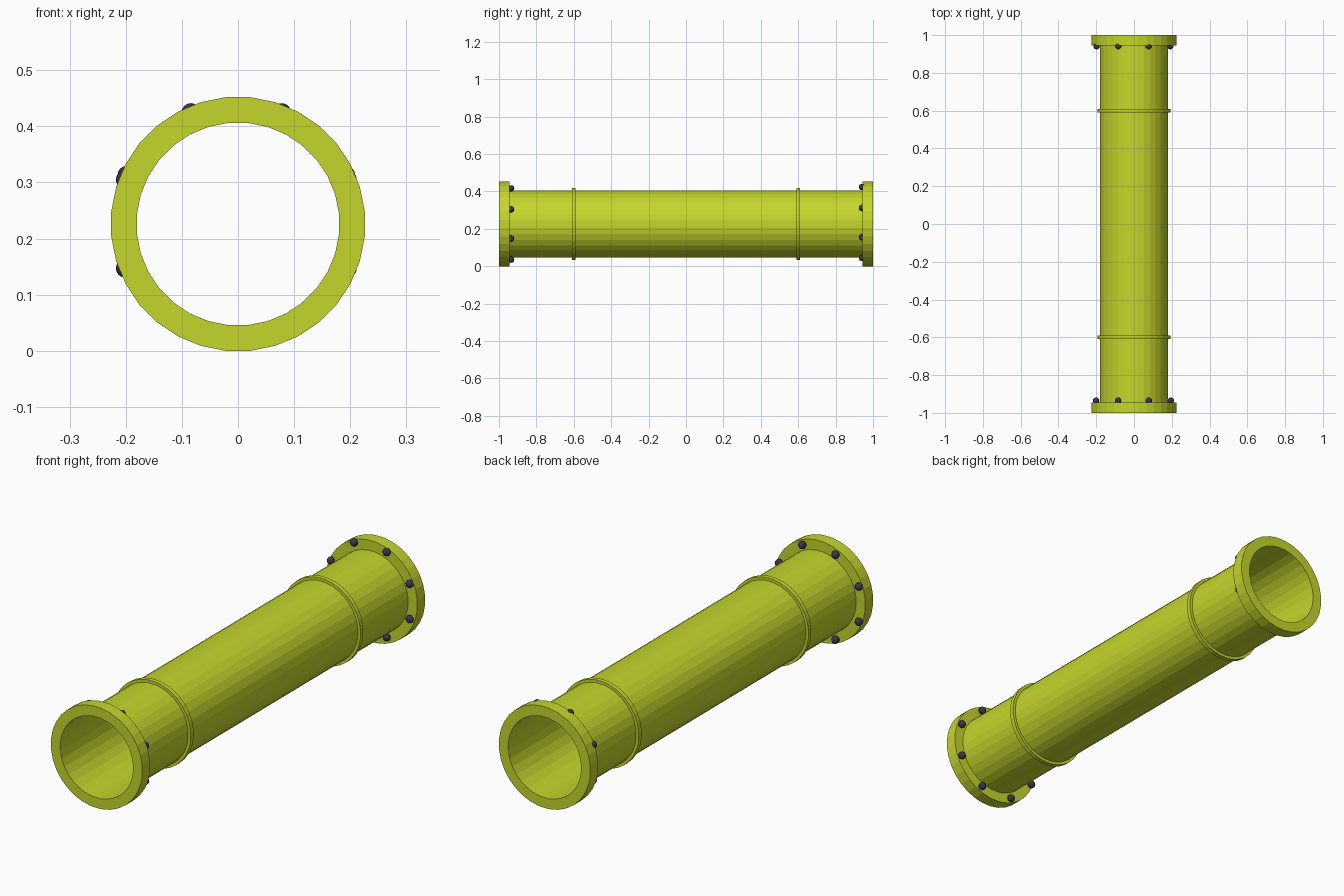
import bpy, bmesh
from math import sin, cos, pi

if "Cube" in bpy.data.objects:
    bpy.data.objects.remove(bpy.data.objects["Cube"])

SIDES = 32
AXIS_Z = 0.226
PIPE_R = 0.181
FLANGE_R = 0.227
RING_R = 0.194


def material(name, color):
    mat = bpy.data.materials.new(name)
    mat.diffuse_color = color
    mat.use_nodes = True
    mat.node_tree.nodes["Principled BSDF"].inputs["Base Color"].default_value = mat.diffuse_color
    return mat


green = material("yellow_green_paint", (0.56, 0.67, 0.025, 1))
dark = material("dark_bolt_metal", (0.045, 0.035, 0.08, 1))


def finish(name, bm, mat):
    bmesh.ops.recalc_face_normals(bm, faces=bm.faces)
    mesh = bpy.data.meshes.new(name)
    bm.to_mesh(mesh)
    bm.free()
    mesh.materials.append(mat)
    obj = bpy.data.objects.new(name, mesh)
    bpy.context.collection.objects.link(obj)
    return obj


def lathe(name, profile):
    """Spin (radius, y) points round the pipe axis, flat side uppermost."""
    bm = bmesh.new()
    loops = []
    for r, y in profile:
        angles = [2 * pi * (i + 0.5) / SIDES for i in range(SIDES)]
        loops.append([bm.verts.new((r * cos(a), y, AXIS_Z + r * sin(a))) for a in angles])
    for a, b in zip(loops, loops[1:]):
        for i in range(SIDES):
            j = (i + 1) % SIDES
            bm.faces.new((a[i], a[j], b[j], b[i]))
    return finish(name, bm, green)


# Thin open tube, also the lining of the flanges and rings
lathe("pipe", [(PIPE_R, -1), (PIPE_R, 1)])

for end, s in (("front", -1), ("back", 1)):
    # End flange and raised band
    lathe(end + "_flange", [(PIPE_R, s), (FLANGE_R, s),
                            (FLANGE_R, s * 0.945), (PIPE_R, s * 0.945)])
    lathe(end + "_band", [(PIPE_R, s * 0.61), (RING_R, s * 0.61),
                          (RING_R, s * 0.59), (PIPE_R, s * 0.59)])

# Eight round bolt heads on the inner face of each flange
for end, y, rx, dz in (("front", -0.935, 0.214, 0.0), ("back", 0.941, 0.211, 0.008)):
    for i in range(8):
        a = pi / 8 + i * pi / 4
        bm = bmesh.new()
        bmesh.ops.create_uvsphere(bm, u_segments=12, v_segments=8, radius=0.017)
        bolt = finish(f"{end}_bolt_{i + 1}", bm, dark)
        bolt.location = (rx * cos(a) - 0.003, y, AXIS_Z + dz + 0.206 * sin(a))
